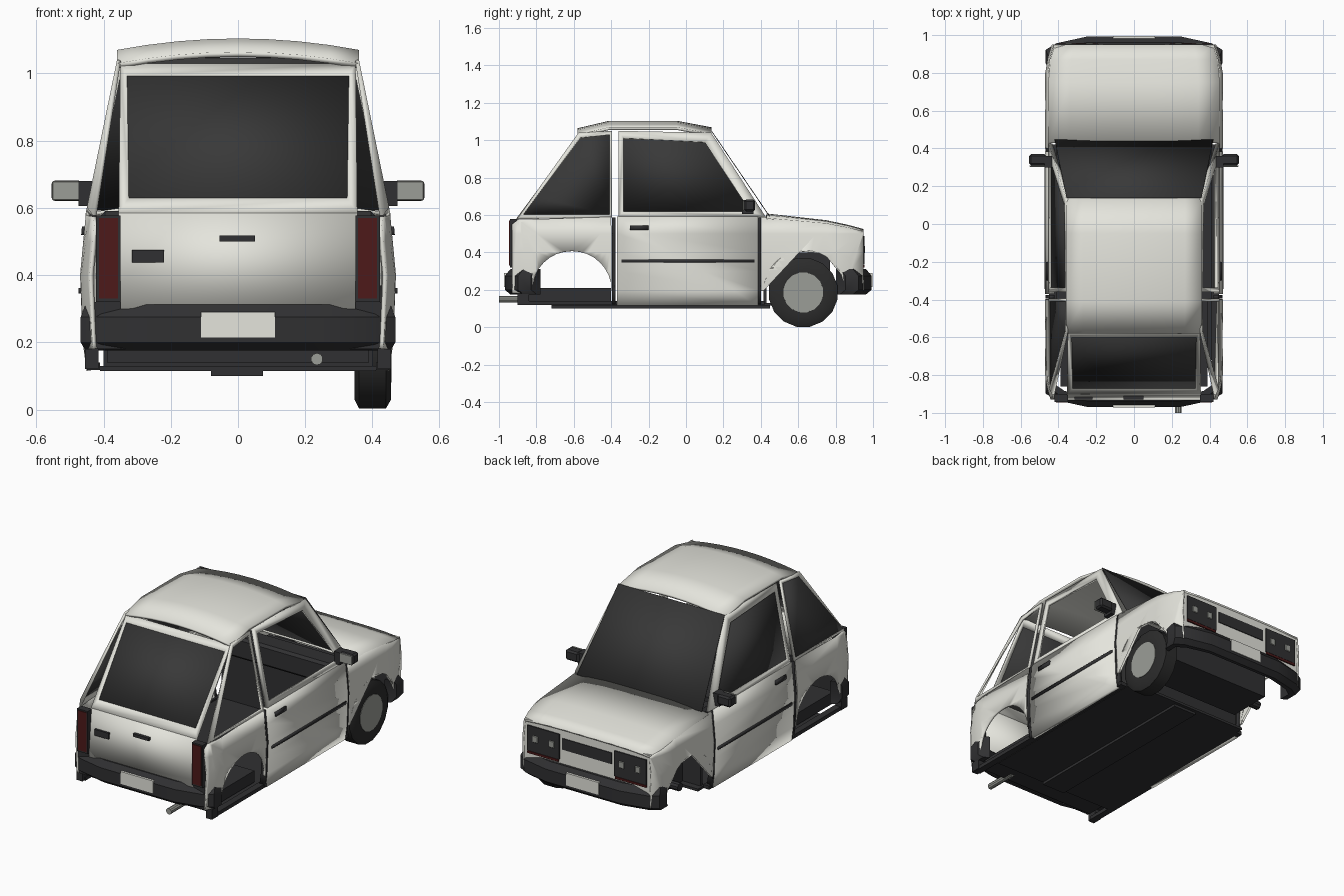
import bpy, bmesh, math
from mathutils import Vector

cube = bpy.data.objects.get("Cube")
if cube:
    bpy.data.objects.remove(cube)


def material(name, r, g, b):
    m = bpy.data.materials.new(name)
    m.use_nodes = True
    m.diffuse_color = (r, g, b, 1)
    m.node_tree.nodes["Principled BSDF"].inputs["Base Color"].default_value = (r, g, b, 1)
    return m


WHITE = material("cream_white", .78, .78, .72)
GLASS = material("dark_glass", .04, .04, .04)
TRIM = material("black_trim", .03, .03, .032)
TYRE = material("tyre_rubber", .025, .025, .025)
GREY = material("metal_grey", .33, .34, .31)
RED = material("dark_red", .075, .01, .01)


def finish(name, bm, mat, thick=0):
    mesh = bpy.data.meshes.new(name)
    bm.to_mesh(mesh)
    bm.free()
    mesh.materials.append(mat)
    ob = bpy.data.objects.new(name, mesh)
    bpy.context.collection.objects.link(ob)
    if thick:
        mod = ob.modifiers.new("thickness", "SOLIDIFY")
        mod.thickness, mod.offset = thick, -1
    bpy.ops.object.select_all(action="DESELECT")
    ob.select_set(True)
    bpy.context.view_layer.objects.active = ob
    bpy.ops.object.shade_smooth_by_angle(angle=math.radians(30))
    return ob


def box(name, xs, ys, zs, mat, bevel=0):
    bm = bmesh.new()
    bmesh.ops.create_cube(bm, size=1)
    for v in bm.verts:
        v.co = [(a + b) / 2 + c * (b - a) for (a, b), c in zip((xs, ys, zs), v.co)]
    if bevel:
        bmesh.ops.bevel(bm, geom=bm.edges, offset=bevel, segments=1, affect="EDGES")
    return finish(name, bm, mat)


def pair(name, xs, ys, zs, mat, bevel=0):
    for s, side in ((1, "left"), (-1, "right")):
        box(f"{side}_{name}", sorted(s * x for x in xs), ys, zs, mat, bevel)


def lerp(table, t):
    for (a, u), (b, v) in zip(table, table[1:]):
        if t <= b:
            return u + (v - u) * max(0, t - a) / (b - a)
    return table[-1][1]


# Half width of the body at a point on its side
SECTION = [(.11, .45), (.2, .462), (.4, .47), (.59, .452), (1.05, .358)]


def width(y, z):
    taper = max(0, abs(y) - .8) / .15 if z < .6 else 0
    return lerp(SECTION, z) - .035 * taper ** 1.5


def side_shell(name, outline, mat, side, hole=None, inset=0, thick=.012):
    bm = bmesh.new()
    pts = [bm.verts.new((0, y, z)) for y, z in outline]
    if hole:
        inner = [bm.verts.new((0, y, z)) for y, z in hole]
        for i in range(len(pts)):
            j = (i + 1) % len(pts)
            bm.faces.new((pts[i], pts[j], inner[j], inner[i]))
    else:
        bm.faces.new(pts)
        bmesh.ops.triangulate(bm, faces=bm.faces)
        for axis, cuts in ((1, (-.88, -.8, .8, .88)), (2, (.2, .3, .4, .5))):
            for c in cuts:
                co, no = Vector(), Vector()
                co[axis], no[axis] = c, 1
                bmesh.ops.bisect_plane(bm, geom=bm.verts[:] + bm.edges[:] + bm.faces[:],
                                       plane_co=co, plane_no=no)
    for v in bm.verts:
        v.co.x = side * (width(v.co.y, v.co.z) - inset)
    bm.normal_update()
    flip = [f for f in bm.faces if f.normal.x * side < 0]
    bmesh.ops.reverse_faces(bm, faces=flip)
    return finish(name, bm, mat, thick)


def arch(yc, r, zc=.195):
    return [(yc - r * math.cos(math.pi * i / 16), zc + r * math.sin(math.pi * i / 16))
            for i in range(17)]


# Side panels, doors and window frames
REAR = [(-.4, .195), (-.4, .59), (-.9, .575), (-.93, .55), (-.93, .18), (-.84, .18)] + arch(-.61, .213)
NOSE = [(.95, .2), (.95, .513), (.75, .555), (.4, .588), (.4, .195)] + arch(.632, .217)
DOOR = [(-.37, .115), (.385, .115), (.385, .592), (-.37, .592)]
DOOR_FRAME = [(-.36, .592), (-.36, 1.05), (.135, 1.04), (.425, .592)]
DOOR_GLASS = [(-.335, .62), (-.335, 1.012), (.1, .99), (.345, .62)]
QUARTER_FRAME = [(-.395, .588), (-.395, 1.05), (-.575, 1.04), (-.905, .578)]
QUARTER_GLASS = [(-.41, .602), (-.41, 1.03), (-.565, 1.015), (-.872, .602)]
for s, side in ((1, "left"), (-1, "right")):
    side_shell(f"{side}_rear_quarter", REAR, WHITE, s)
    side_shell(f"{side}_fender", NOSE, WHITE, s)
    side_shell(f"{side}_door", DOOR, WHITE, s, thick=.03)
    side_shell(f"{side}_door_frame", DOOR_FRAME, WHITE, s, DOOR_GLASS, thick=.02)
    side_shell(f"{side}_quarter_frame", QUARTER_FRAME, WHITE, s, QUARTER_GLASS)
    side_shell(f"{side}_door_stripe", [(-.345, .345), (.365, .345), (.365, .362), (-.345, .362)],
               TRIM, s, inset=-.006)
    side_shell(f"{side}_door_handle", [(-.3, .52), (-.2, .52), (-.2, .545), (-.3, .545)],
               TRIM, s, inset=-.008)
    for y in (-.386, .392):
        side_shell(f"{side}_door_seal", [(y - .009, .12), (y + .009, .12), (y + .009, .587),
                   (y - .009, .587)], TRIM, s, inset=.002, thick=.03)
# Side glass is fitted on one side only
side_shell("right_door_glass", DOOR_GLASS, GLASS, -1, inset=.006, thick=.004)
side_shell("right_quarter_glass", QUARTER_GLASS, GLASS, -1, inset=.004, thick=.004)


def surface(name, ys, half, height, mat, thick, n=8):
    bm = bmesh.new()
    rows = [[bm.verts.new((half(y) * (2 * i / n - 1), y, height(y, 2 * i / n - 1)))
             for i in range(n + 1)] for y in ys]
    for a, b in zip(rows, rows[1:]):
        for i in range(n):
            bm.faces.new((a[i], a[i + 1], b[i + 1], b[i]))
    return finish(name, bm, mat, thick)


# Roof and bonnet
ROOF = [(-.58, 1.03), (-.41, 1.07), (-.05, 1.07), (.137, 1.035)]
surface("roof", [y for y, z in ROOF], lambda y: .36,
        lambda y, t: lerp(ROOF, y) + .034 * (1 - t * t), WHITE, .015)
HOOD = [(.43, .585), (.75, .556), (.87, .533), (.95, .513)]
surface("bonnet", [y for y, z in HOOD], lambda y: width(y, .55) - .002,
        lambda y, t: lerp(HOOD, y) + .024 * (1 - t ** 4) * lerp([(.4, 1), (.95, .5)], y), WHITE, .01)


def panel(name, corners, mat, hole=None, thick=.01):
    # Corners are (half width, y, z) for the bottom and the top edge
    bm = bmesh.new()

    def ring(c):
        (a, y, z), (b, u, w) = c
        return [bm.verts.new(p) for p in ((-a, y, z), (a, y, z), (b, u, w), (-b, u, w))]
    outer = ring(corners)
    if hole:
        inner = ring(hole)
        for i in range(4):
            j = (i + 1) % 4
            bm.faces.new((outer[i], outer[j], inner[j], inner[i]))
    else:
        bm.faces.new(outer)
    return finish(name, bm, mat, thick)


# Tailgate, rear window and windscreen
REAR_GLASS = ((.325, -.87, .63), (.33, -.6, .993))
panel("tailgate_frame", ((.355, -.905, .585), (.35, -.572, 1.03)), WHITE, REAR_GLASS)
panel("rear_window", REAR_GLASS, GLASS, thick=.004)
panel("tailgate", ((.35, -.932, .3), (.355, -.905, .585)), WHITE)
panel("windscreen", ((.42, .445, .592), (.357, .137, 1.045)), GLASS, thick=.004)
box("tailgate_handle", (-.055, .05), (-.93, -.91), (.5, .518), TRIM)
box("tailgate_badge_plate", (-.315, -.22), (-.929, -.91), (.438, .475), TRIM)
pair("tail_lamp_housing", (.35, .422), (-.942, -.9), (.32, .578), TRIM)
pair("tail_lamp", (.357, .414), (-.946, -.94), (.33, .57), RED)
box("rear_lower_panel", (-.43, .43), (-.925, -.91), (.18, .32), TRIM)

# Nose panel with lamps and grille
box("nose_panel", (-.425, .425), (.932, .947), (.2, .518), WHITE)
box("grille", (-.165, .165), (.94, .952), (.4, .468), TRIM)
pair("headlamp", (.185, .4), (.94, .954), (.335, .488), TRIM)
pair("indicator", (.19, .4), (.94, .955), (.32, .333), RED)
for x in (.235, .345):
    pair("headlamp_reflector", (x - .018, x + .018), (.95, .958), (.395, .435), GREY, .003)


def bumper(name, s, reach):
    path = [(.468, reach - .14), (.468, reach - .07), (.41, reach - .035), (.25, reach)]
    path += [(-x, y) for x, y in reversed(path)]
    bm = bmesh.new()
    loops = []
    for z, d in ((.175, .03), (.2, 0), (.275, 0), (.312, .03)):
        outer = [bm.verts.new((x * (1 - d), s * (y - d), z)) for x, y in path]
        inner = [bm.verts.new((x * .9, s * (y - .05), z)) for x, y in reversed(path)]
        loops.append(outer + inner)
    for a, b in zip(loops, loops[1:]):
        for i in range(len(a)):
            j = (i + 1) % len(a)
            bm.faces.new((a[i], a[j], b[j], b[i]))
    bm.faces.new(loops[0])
    bm.faces.new(loops[-1])
    bmesh.ops.recalc_face_normals(bm, faces=bm.faces)
    finish(name, bm, TRIM)
    ys = sorted((s * (reach - .01), s * (reach + .004)))
    box(name + "_plate", (-.11, .11), ys, (.215, .29), WHITE)


bumper("rear_bumper", -1, .968)
bumper("front_bumper", 1, .992)

# Door mirrors
pair("mirror_housing", (.465, .555), (.31, .37), (.62, .682), TRIM, .01)
pair("mirror_face", (.47, .553), (.302, .311), (.622, .68), GREY, .003)
pair("mirror_bracket", (.435, .475), (.3, .36), (.605, .68), TRIM)

# Floor, sills and running gear
box("floor", (-.41, .41), (-.72, .47), (.115, .13), TRIM)
box("floor_tunnel", (-.08, .075), (-.72, .45), (.1, .118), TRIM)
pair("sill", (.41, .45), (-.88, .42), (.118, .14), TRIM)
pair("rear_mount", (.415, .455), (-.9, -.84), (.12, .18), TRIM)
box("boot_floor", (-.39, .39), (-.86, -.4), (.14, .21), TRIM)
box("engine_bay", (-.33, .33), (.5, .77), (.17, .4), TRIM)
box("bulkhead", (-.4, .4), (.415, .43), (.13, .58), TRIM)
box("dashboard", (-.41, .41), (.3, .43), (.46, .59), TRIM, .015)


def tube(name, stations, sides, y, z, mat, axis="x"):
    # Stations are (position, radius) along the axis
    bm = bmesh.new()
    rings = []
    for p, r in stations:
        ring = []
        for i in range(sides):
            a = 2 * math.pi * (i + .5) / sides
            u, w = r * math.cos(a), r * math.sin(a)
            ring.append(bm.verts.new((p, y + u, z + w) if axis == "x" else (y + u, p, z + w)))
        rings.append(ring)
    for a, b in zip(rings, rings[1:]):
        for i in range(sides):
            j = (i + 1) % sides
            bm.faces.new((a[i], a[j], b[j], b[i]))
    bm.faces.new(rings[0])
    bm.faces.new(rings[-1])
    bmesh.ops.recalc_face_normals(bm, faces=bm.faces)
    return finish(name, bm, mat)


tube("left_front_tyre", [(.347, .16), (.36, .187), (.44, .187), (.455, .16), (.455, .11)],
     16, .627, .186, TYRE)
tube("left_front_hub", [(.44, .11), (.457, .108)], 16, .627, .186, GREY)
tube("front_axle", [(-.4, .025), (.36, .025)], 10, .627, .2, TRIM)
tube("exhaust_pipe", [(-1, .018), (-.8, .018)], 10, .235, .15, GREY, "y")
